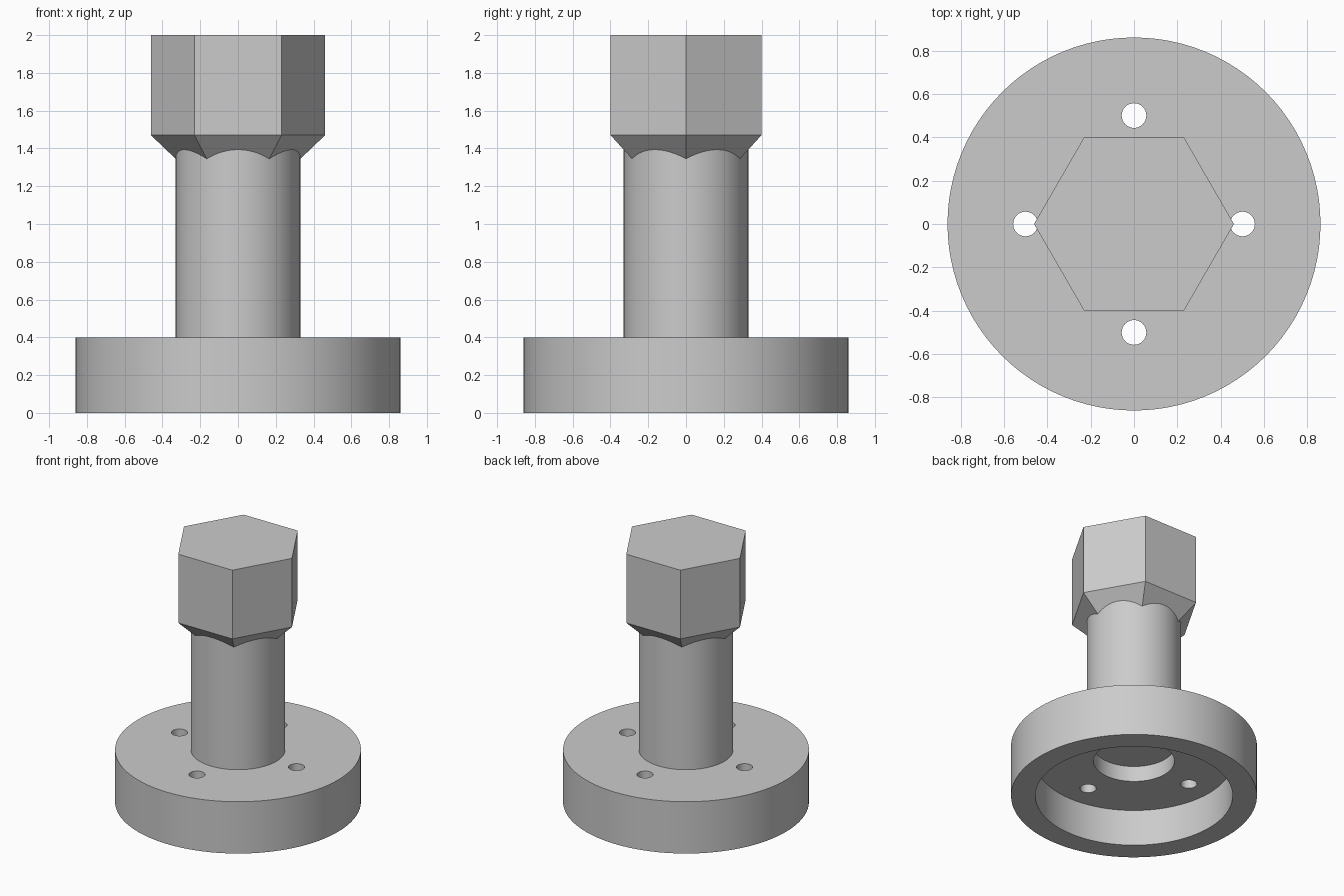
import bpy
import bmesh
from math import radians, cos, sin, tau

default = bpy.data.objects.get("Cube")
if default:
    bpy.data.objects.remove(default, do_unlink=True)

# One plain grey for every part
grey = bpy.data.materials.new("machined_grey")
grey.use_nodes = True
colour = (0.6, 0.6, 0.6, 1)
grey.diffuse_color = colour
grey.node_tree.nodes["Principled BSDF"].inputs["Base Color"].default_value = colour


def lathe(name, rings, sides, closed=False):
    """Stack rings of (radius, height); join ends if closed, else cap them."""
    bm = bmesh.new()
    loops = [[bm.verts.new((r * cos(tau * i / sides), r * sin(tau * i / sides), z))
              for i in range(sides)] for r, z in rings]
    pairs = list(zip(loops, loops[1:]))
    if closed:
        pairs.append((loops[-1], loops[0]))
    else:
        bm.faces.new(loops[0])
        bm.faces.new(loops[-1])
    for a, b in pairs:
        for i in range(sides):
            j = (i + 1) % sides
            bm.faces.new((a[i], a[j], b[j], b[i]))
    bmesh.ops.recalc_face_normals(bm, faces=bm.faces)
    mesh = bpy.data.meshes.new(name)
    bm.to_mesh(mesh)
    bm.free()
    mesh.materials.append(grey)
    obj = bpy.data.objects.new(name, mesh)
    bpy.context.collection.objects.link(obj)
    return obj


def activate(obj):
    bpy.ops.object.select_all(action='DESELECT')
    obj.select_set(True)
    bpy.context.view_layer.objects.active = obj


# Round flange, recessed underneath, with a central bore
flange = lathe("flange", [(0.283, 0.4), (0.86, 0.4), (0.86, 0), (0.69, 0),
                          (0.69, 0.28), (0.283, 0.28)], 96, closed=True)

# Four bolt holes through the flange web
for k in range(4):
    cutter = lathe("bolt_hole_cutter", [(0.057, 0.2), (0.057, 0.5)], 32)
    cutter.location = (0.5 * cos(tau * k / 4), 0.5 * sin(tau * k / 4), 0)
    cutter.hide_render = True
    cut = flange.modifiers.new("bolt_hole", 'BOOLEAN')
    cut.operation = 'DIFFERENCE'
    cut.solver = 'EXACT'
    cut.object = cutter
    activate(flange)
    bpy.ops.object.modifier_apply(modifier=cut.name)
    bpy.data.objects.remove(cutter, do_unlink=True)

# Solid shaft, closing the top of the bore
shaft = lathe("shaft", [(0.33, 0.4), (0.33, 1.45)], 96)

# Hexagonal head tapering into the shaft
head = lathe("hex_head", [(0.304, 1.32), (0.461, 1.47), (0.461, 2)], 6)

for part in (flange, shaft):
    activate(part)
    bpy.ops.object.shade_smooth_by_angle(angle=radians(30))
